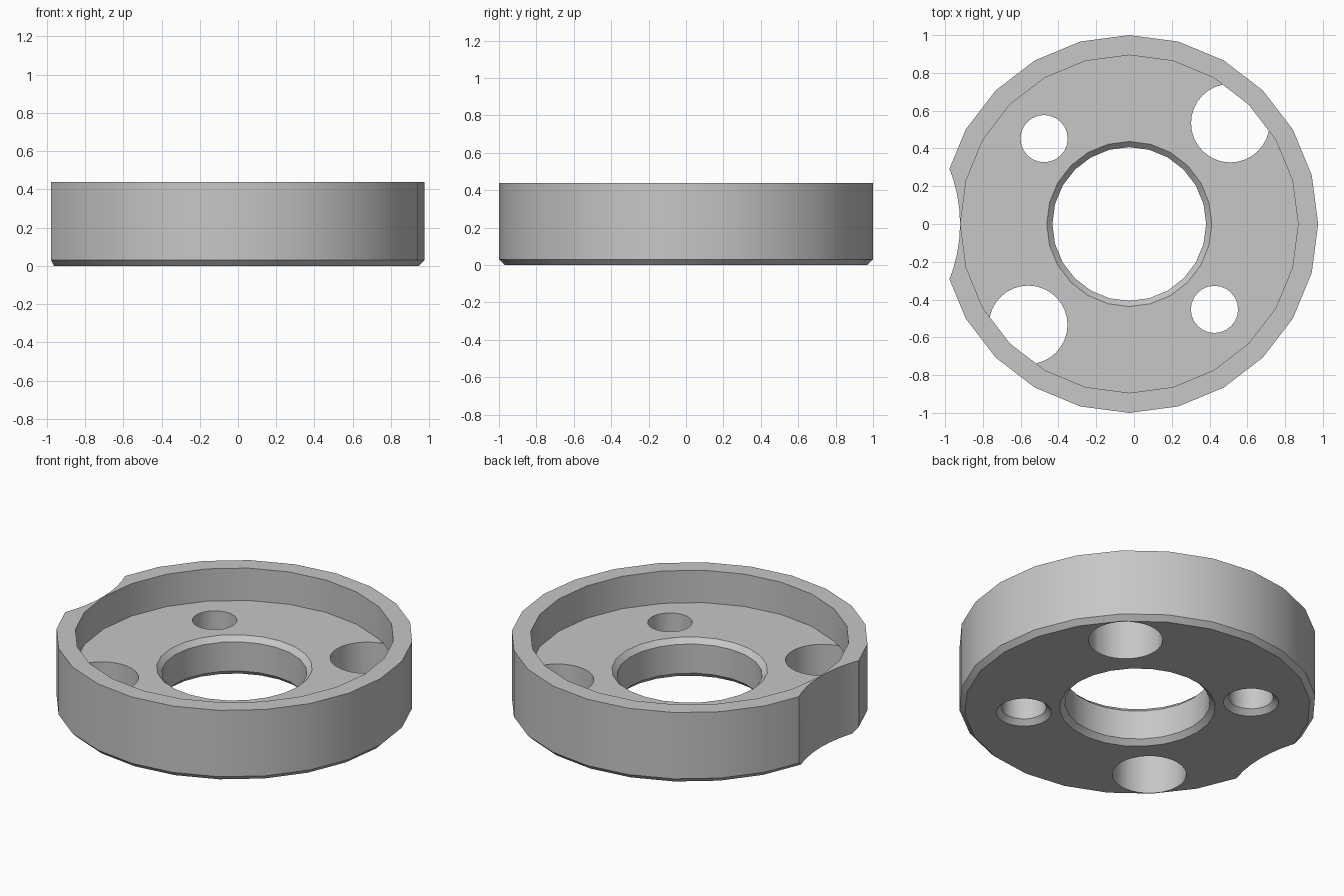
import bpy, bmesh, math
from mathutils import Vector

CX = -0.025          # axis of the ring
H, FLOOR, C = 0.44, 0.24, 0.03   # height, recess floor, chamfer

cube = bpy.data.objects.get("Cube")
if cube:
    bpy.data.objects.remove(cube, do_unlink=True)

grey = bpy.data.materials.new("plain_grey")
grey.use_nodes = True
grey.diffuse_color = (0.57, 0.57, 0.57, 1)
grey.node_tree.nodes["Principled BSDF"].inputs["Base Color"].default_value = (0.57, 0.57, 0.57, 1)


def lathe(name, profile, center, segs, closed):
    """Spin (radius, z) points about a vertical axis; cap the ends if not closed."""
    bm = bmesh.new()
    rings = []
    for r, z in profile:
        rings.append([bm.verts.new((center[0] + r * math.cos(i * math.tau / segs),
                                    center[1] + r * math.sin(i * math.tau / segs), z))
                      for i in range(segs)])
    pairs = list(zip(rings, rings[1:]))
    if closed:
        pairs.append((rings[-1], rings[0]))
    else:
        bm.faces.new(rings[0])
        bm.faces.new(rings[-1])
    for a, b in pairs:
        for i in range(segs):
            j = (i + 1) % segs
            bm.faces.new((a[i], a[j], b[j], b[i]))
    bmesh.ops.recalc_face_normals(bm, faces=bm.faces)
    mesh = bpy.data.meshes.new(name)
    bm.to_mesh(mesh)
    bm.free()
    mesh.materials.append(grey)
    obj = bpy.data.objects.new(name, mesh)
    bpy.context.scene.collection.objects.link(obj)
    return obj


# Recessed ring body with chamfered bottom edge and chamfered bore
ring = lathe("recessed_ring", [
    (1 - C, 0), (1, C), (1, H), (0.894, H), (0.894, FLOOR), (0.437, FLOOR),
    (0.407, FLOOR - C), (0.407, C), (0.437, 0)], (CX, 0), 24, True)

cutters = []
for side in (-1, 1):
    # Large holes, running under the rim
    cutters.append(lathe("large_hole_cutter", [(0.208, -0.1), (0.208, FLOOR + 0.01)],
                         (CX + side * 0.535, side * 0.534), 32, False))
    # Small holes, countersunk from below
    cutters.append(lathe("small_hole_cutter", [
        (0.125 + 2 * C, -C), (0.125, C), (0.125, 0.6)],
        (CX + side * 0.451, -side * 0.452), 24, False))
# Shallow scallop in the side
cutters.append(lathe("scallop_cutter", [(0.8, -0.1), (0.8, 0.6)], (-1.721, 0), 64, False))

for cutter in cutters:
    mod = ring.modifiers.new("cut", 'BOOLEAN')
    mod.operation = 'DIFFERENCE'
    mod.solver = 'EXACT'
    mod.object = cutter

# Apply the cuts and drop the cutters
graph = bpy.context.evaluated_depsgraph_get()
result = bpy.data.meshes.new_from_object(ring.evaluated_get(graph))
ring.modifiers.clear()
ring.data = result
for cutter in cutters:
    bpy.data.objects.remove(cutter, do_unlink=True)

# Smooth walls, sharp edges
bpy.ops.object.select_all(action='DESELECT')
ring.select_set(True)
bpy.context.view_layer.objects.active = ring
bpy.ops.object.shade_smooth_by_angle(angle=math.radians(30))
